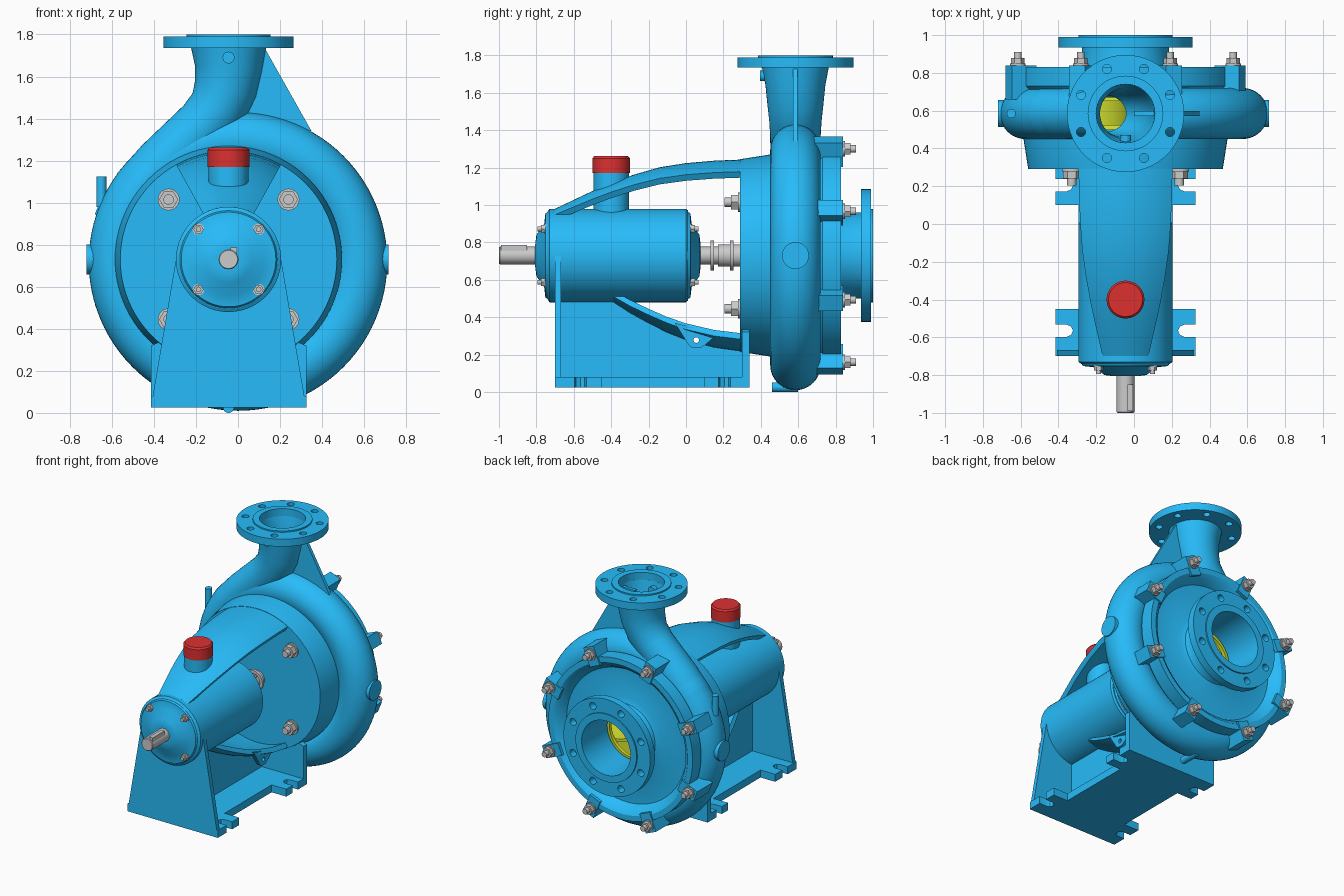
import bpy, bmesh
from math import sin, cos, pi, radians
from mathutils import Vector

if "Cube" in bpy.data.objects:
    bpy.data.objects.remove(bpy.data.objects["Cube"])

CX, CY, CZ = -0.045, 0.585, 0.73      # shaft axis x, volute plane y, shaft axis z


def material(name, rgb):
    m = bpy.data.materials.new(name)
    m.diffuse_color = (*rgb, 1)
    m.use_nodes = True
    m.node_tree.nodes["Principled BSDF"].inputs["Base Color"].default_value = m.diffuse_color
    return m


BLUE = material("blue_paint", (0.02, 0.5, 0.95))
RED = material("red_cap", (0.72, 0.03, 0.03))
YELLOW = material("yellow_impeller", (0.72, 0.82, 0.03))


def skin(name, rings, mat=BLUE, loop=False):
    """Surface through equal-length closed rings, capped unless looped."""
    bm = bmesh.new()
    v = [[bm.verts.new(p) for p in r] for r in rings]
    m, n = len(v), len(v[0])
    for i in range(m if loop else m - 1):
        a, b = v[i], v[(i + 1) % m]
        for j in range(n):
            k = (j + 1) % n
            bm.faces.new((a[j], a[k], b[k], b[j]))
    if not loop:
        bm.faces.new(v[0])
        bm.faces.new(v[-1])
    bmesh.ops.remove_doubles(bm, verts=bm.verts, dist=1e-5)
    bmesh.ops.recalc_face_normals(bm, faces=bm.faces)
    me = bpy.data.meshes.new(name)
    bm.to_mesh(me)
    bm.free()
    if mat:
        me.materials.append(mat)
    ob = bpy.data.objects.new(name, me)
    bpy.context.collection.objects.link(ob)
    return ob


def at(axis, a, u, w):
    i = "XYZ".index(axis)
    p = [u, w]
    p.insert(i, a)
    return p


def lathe(name, prof, c=(CX, CZ), axis="Y", mat=BLUE, seg=72):
    """Revolve closed (radius, position) profile about an axis."""
    ts = [2 * pi * i / seg for i in range(seg)]
    return skin(name, [[at(axis, a, c[0] + r * cos(t), c[1] + r * sin(t)) for r, a in prof]
                       for t in ts], mat, True)


def cyl(name, r, a, b, c=(CX, CZ), axis="Y", mat=BLUE, seg=32):
    return lathe(name, [(0, a), (r, a), (r, b), (0, b)], c, axis, mat, seg)


def prism(name, pts, axis, a, b, mat=BLUE):
    return skin(name, [[at(axis, h, *p) for p in pts] for h in (a, b)], mat)


def cut(ob, cutter):
    m = ob.modifiers.new("cut", "BOOLEAN")
    m.object, m.operation, m.solver = cutter, "DIFFERENCE", "EXACT"
    dg = bpy.context.evaluated_depsgraph_get()
    me = bpy.data.meshes.new_from_object(ob.evaluated_get(dg))
    ob.modifiers.clear()
    ob.data = me


def drop(ob):
    bpy.data.objects.remove(ob)


def nut(name, c, y, d, s, stud):
    """Washer, hex nut and stud end pointing along d (+1 or -1) in y."""
    cyl(name + "_washer", s * 1.15, y, y + d * s * 0.25, c, mat=None)
    cyl(name + "_nut", s, y, y + d * s * 1.1, c, mat=None, seg=6)
    cyl(name + "_stud", s * 0.55, y, y + d * stud, c, mat=None, seg=20)


def around(n, r, off=0.5):
    return [(r * cos(2 * pi * (i + off) / n), r * sin(2 * pi * (i + off) / n)) for i in range(n)]


# volute: hollow ring, open towards the impeller
arc = [radians(-130 + 260 * i / 28) for i in range(29)]
section = [(0.575 + 0.135 * cos(t), CY + 0.135 * sin(t)) for t in arc]
section += [(0.575 + 0.11 * cos(t), CY + 0.11 * sin(t)) for t in reversed(arc)]
volute = lathe("volute_casing", section, (0, 0.72), seg=96)


# discharge neck swept along a path of x, z, radius
def sweep(name, path):
    rings = []
    for i, (x, z, r) in enumerate(path):
        a, b = path[max(i - 1, 0)], path[min(i + 1, len(path) - 1)]
        t = Vector((b[0] - a[0], 0, b[1] - a[1])).normalized()
        n = t.cross(Vector((0, 1, 0)))
        rings.append([Vector((x, CY, z)) + r * (cos(q) * n + sin(q) * Vector((0, 1, 0)))
                      for q in [2 * pi * k / 48 for k in range(48)]])
    return skin(name, rings)


path = [(-.53, .92, .13), (-.46, 1.07, .134), (-.36, 1.18, .134), (-.25, 1.285, .134),
        (-.16, 1.37, .135), (-.095, 1.45, .14), (-.06, 1.54, .15), (CX, 1.64, .16), (CX, 1.745, .18)]
neck = sweep("discharge_neck", path)
bore = sweep("bore_cutter", [(-.56, .82, .105)] + [(x, z, r - .025) for x, z, r in path]
             + [(CX, 1.82, .155)])
chamber = cyl("chamber_cutter", 0.62, 0.463, 0.707, (0, 0.72), seg=96)
cut(neck, bore)
cut(neck, chamber)
cut(volute, bore)
drop(bore)
drop(chamber)

# discharge flange with bolt holes
flange = lathe("discharge_flange", [(.155, 1.735), (.31, 1.735), (.31, 1.79), (.2, 1.79),
                                    (.2, 1.8), (.155, 1.8)], (CX, CY), "Z")
for u, w in around(8, 0.255):
    h = cyl("hole_cutter", 0.024, 1.7, 1.85, (CX + u, CY + w), "Z", seg=20)
    cut(flange, h)
    drop(h)
prism("neck_gusset", [(.0, 1.73), (.13, 1.73), (.35, 1.34), (.2, 1.36), (0, 1.41), (.07, 1.55)],
      "Y", CY - .012, CY + .012)

# casing back wall on the bearing side
lathe("casing_wall", [(0, .29), (.515, .29), (.54, .45), (.54, .49), (0, .49)], seg=96)

# suction cover, neck and flange
cover = lathe("suction_cover", [(.2, .70), (.54, .68), (.59, .73), (.59, .83), (.55, .83),
                                (.52, .81), (.49, .76), (.28, .76), (.245, .775), (.23, .81),
                                (.23, .935), (.355, .935), (.355, .99), (.25, .99), (.25, 1.0),
                                (.2, 1.0)], seg=96)
for u, w in around(8, 0.30):
    h = cyl("hole_cutter", 0.026, .90, 1.05, (CX + u, CZ + w), seg=20)
    cut(cover, h)
    drop(h)
for i, (u, w) in enumerate(around(8, 0.617)):
    d = Vector((u, w)).normalized()
    s = Vector((-d.y, d.x)) * 0.045
    o = Vector((CX, CZ))
    prism(f"cover_lug_{i}", [o + d * .53 + s, o + d * .67 + s, o + d * .67 - s, o + d * .53 - s],
          "Y", .66, .84)
    nut(f"cover_bolt_{i}", (CX + u, CZ + w), .84, 1, .036, .07)

# small bosses and plugs on the volute
cyl("side_boss_right", .072, .64, .715, (CY, CZ), "X")
cyl("side_boss_left", .072, -.72, -.64, (CY, CZ), "X")
cyl("vent_plug", .024, .98, 1.125, (-.65, CY), "Z")
cyl("gauge_plug", .028, .395, .47, (CX, 1.69))
cyl("drain_plug", .026, .46, .6, (CX, .026))

# impeller: two shrouds, hub and curved vanes
cyl("impeller_back_shroud", .44, .50, .525, mat=YELLOW, seg=64)
lathe("impeller_front_shroud", [(.19, .665), (.44, .65), (.44, .67), (.19, .69)], mat=YELLOW)
lathe("impeller_hub", [(0, .5), (.1, .52), (.06, .6), (.05, .66), (0, .67)], mat=YELLOW, seg=32)
for i in range(6):
    rings = []
    for k in range(9):
        r, t = .07 + .045 * k, i * pi / 3 + k * .16
        e = .012 / r
        rings.append([(CX + r * cos(t + q), y, CZ + r * sin(t + q))
                      for q, y in ((-e, .51), (e, .51), (e, .665), (-e, .665))])
    skin(f"impeller_vane_{i}", rings, YELLOW)

# bearing housing with end caps
lathe("bearing_housing", [(0, -.74), (.235, -.74), (.25, -.73), (.25, -.0), (.24, .012), (0, .012)])
for name, y, d in (("front", -.74, -1), ("rear", .012, 1)):
    lathe(name + "_bearing_cap", [(0, y), (.232, y), (.225, y + d * .012), (.17, y + d * .018),
                                  (.11, y + d * .06), (.06, y + d * .066), (0, y + d * .066)])
    for i, (u, w) in enumerate(around(4, .202)):
        nut(f"{name}_cap_bolt_{i}", (CX + u, CZ + w), y + d * .01, d, .024, .045)

# shaft with key and collars
lathe("shaft", [(0, -1), (.043, -1), (.047, -.995), (.047, .5), (0, .5)], mat=None, seg=40)
prism("shaft_key", [(-.035, .73), (-.005, .73), (-.005, .787), (-.035, .787)], "Y", -.99, -.85, None)
for i, y in enumerate((.13, .235)):
    cyl(f"shaft_collar_{i}", .08, y, y + .02, mat=None, seg=40)
cyl("seal_gland", .06, .17, .29, mat=None)

# oil filler
cyl("filler_neck", .095, .9, 1.18, (CX, -.4), "Z", seg=48)
lathe("filler_cap", [(0, 1.17), (.1, 1.17), (.1, 1.25), (.09, 1.262), (0, 1.262)],
      (CX, -.4), "Z", RED, 48)


# curved frame arms, shells following the housing axis
def arm(name, prof, mid):
    rings = []
    ts = [radians(mid - 29 + 58 * i / 16) for i in range(17)]
    for y, r in prof:
        pts = [(r, t) for t in ts] + [(r - .037, t) for t in reversed(ts)]
        rings.append([(CX + q * cos(t), y, CZ + q * sin(t)) for q, t in pts])
    return skin(name, rings)


arm("upper_frame_arm", [(-.7, .25), (-.62, .288), (-.5, .345), (-.4, .388), (-.28, .432),
                        (-.14, .472), (0, .494), (.15, .507), (.3, .513)], 90)
lower = arm("lower_frame_arm", [(-.39, .25), (-.3, .308), (-.2, .363), (-.1, .413), (0, .452),
                                (.15, .492), (.3, .513)], 270)
for i, (u, w) in enumerate(around(4, .403)):
    nut(f"frame_bolt_{i}", (CX + u, CZ + w), .29, -1, .045, .085)

# pedestal: floor, end plates, web, slotted feet
prism("pedestal_floor", [(CX - .25, -.7), (CX + .25, -.7), (CX + .25, .34), (CX - .25, .34)],
      "Z", .025, .08)
prism("pedestal_front_plate", [(CX - .37, .025), (CX + .37, .025), (CX + .25, .73), (CX - .25, .73)],
      "Y", -.7, -.668)
prism("pedestal_rear_plate", [(CX - .37, .025), (CX + .37, .025), (CX + .37, .32), (CX + .25, .37),
                              (CX - .25, .37), (CX - .37, .32)], "Y", .30, .34)
web = prism("pedestal_web", [(-.69, .06), (.32, .06), (.32, .25), (.15, .26), (0, .3), (-.2, .39),
                             (-.38, .52), (-.69, .52)], "X", CX - .03, CX + .03)
hole = cyl("eye_cutter", .015, -.5, .5, (.055, .278), "X", seg=20)
for s, side in ((-1, "left"), (1, "right")):
    for y0, y1, m, end in ((-.7, -.45, -.565, "front"), (.1, .34, .205, "rear")):
        pts = [(.2, y0), (.37, y0), (.37, m - .032), (.31, m - .032), (.288, m - .022), (.278, m),
               (.288, m + .022), (.31, m + .032), (.37, m + .032), (.37, y1), (.2, y1)]
        prism(f"{end}_{side}_foot", [(CX + s * x, y) for x, y in pts], "Z", .025, .08)
    x = CX + s * .2
    eye = prism(f"{side}_lifting_eye", [(-.06, .37), (.015, .25), (.035, .235), (.075, .235),
                                        (.1, .25), (.17, .31)], "X", x - .015, x + .015)
    cut(eye, hole)
cut(lower, hole)
cut(web, hole)
drop(hole)

# smooth shading with crisp edges
bpy.ops.object.select_all(action="SELECT")
bpy.context.view_layer.objects.active = volute
bpy.ops.object.shade_smooth_by_angle(angle=radians(32))
